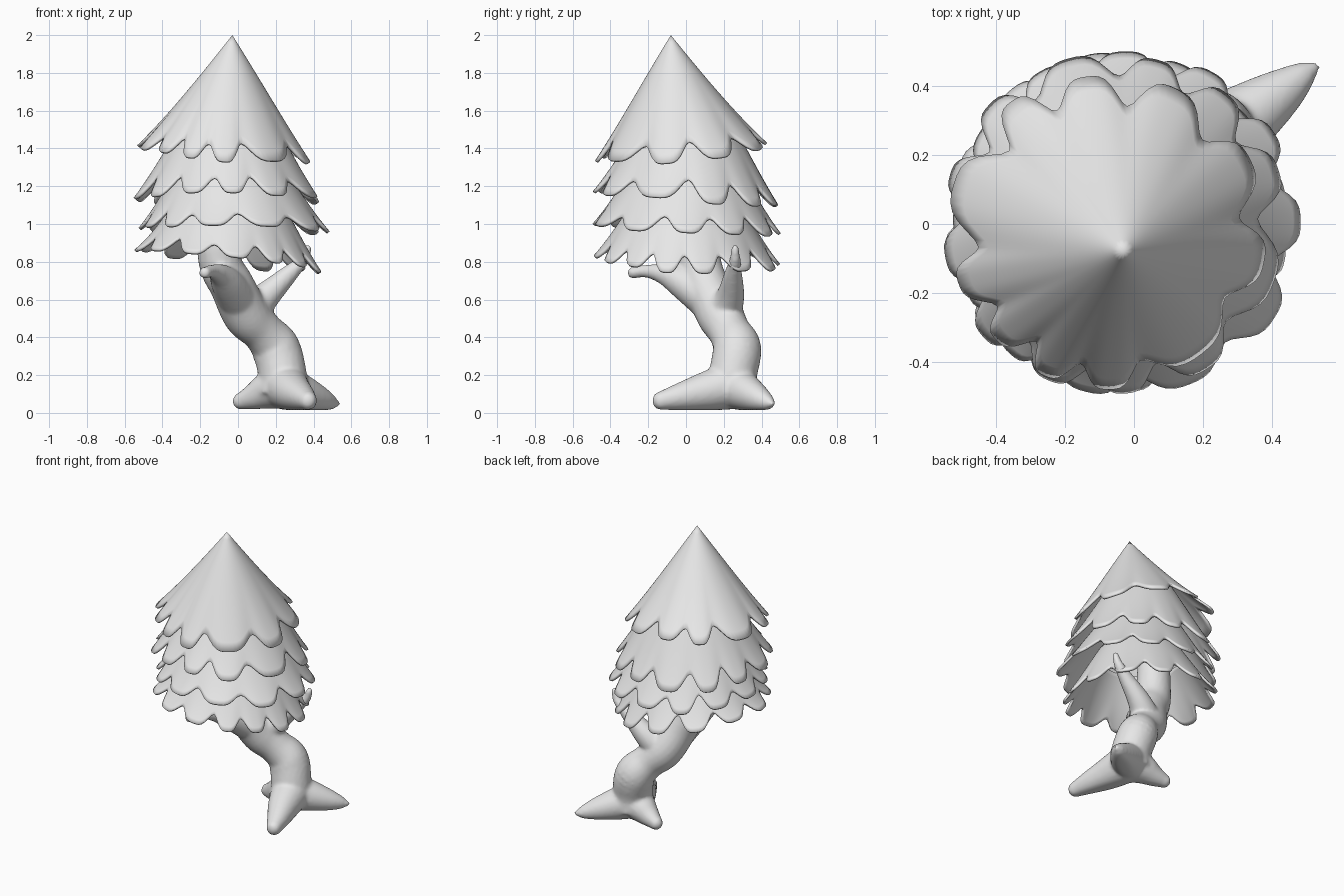
import bpy, bmesh, math, random
from mathutils import Vector

random.seed(7)
cube = bpy.data.objects.get("Cube")
if cube:
    bpy.data.objects.remove(cube)

grey = bpy.data.materials.new("plain grey")
grey.use_nodes = True
GREY = (0.8, 0.8, 0.8, 1)
grey.diffuse_color = GREY
for node in grey.node_tree.nodes:
    if node.type == 'BSDF_PRINCIPLED':
        node.inputs["Base Color"].default_value = GREY


def finish(name, bm):
    mesh = bpy.data.meshes.new(name)
    bm.to_mesh(mesh)
    bm.free()
    mesh.materials.append(grey)
    for p in mesh.polygons:
        p.use_smooth = True
    obj = bpy.data.objects.new(name, mesh)
    bpy.context.collection.objects.link(obj)
    return obj


def foliage_tier(name, top, bottom, notches, depth, tilt):
    """Cone shell with a lobed lower edge; top, bottom = (x, y, z, radius), notches in degrees."""
    rows, seg = 14, 14
    cuts = [random.uniform(0.75, 1.05) * depth for _ in notches]
    columns = []
    for i, first in enumerate(notches):
        j = (i + 1) % len(notches)
        span = (notches[j] - first) % 360
        tip = random.uniform(-0.08, 0.14) * depth
        for k in range(seg):
            u = k / seg
            arch = math.sin(math.pi * u)
            wave = arch * arch * (3 - 2 * arch)
            cut = cuts[i] + (cuts[j] - cuts[i]) * u
            reach = (1 - cut) * (1 - wave) + (1 - tip) * wave
            columns.append((math.radians(first + span * u), wave, reach))
    bm = bmesh.new()
    grid = []
    for i in range(rows + 1):
        ring = []
        for angle, wave, reach in columns:
            t = reach * i / rows
            x, y, z, r = (a + (b - a) * t for a, b in zip(top, bottom))
            r += 0.02 * wave * t ** 4
            dx, dy = r * math.cos(angle), r * math.sin(angle)
            z += t * (tilt[0] * dx + tilt[1] * dy)
            ring.append(bm.verts.new((x + dx, y + dy, z)))
        grid.append(ring)
    n = len(columns)
    for a, b in zip(grid, grid[1:]):
        for j in range(n):
            k = (j + 1) % n
            bm.faces.new((a[j], b[j], b[k], a[k]))
    bmesh.ops.remove_doubles(bm, verts=bm.verts, dist=0.0002)
    solid = finish(name, bm).modifiers.new("leaf thickness", 'SOLIDIFY')
    solid.thickness = 0.015
    solid.offset = -1


def limb(bm, path, sides=20, steps=6):
    """Closed round limb along a smooth path of (x, y, z, radius)."""
    pts = [Vector(p) for p in path]
    pts = [2 * pts[0] - pts[1]] + pts + [2 * pts[-1] - pts[-2]]
    line = []
    for a, b, c, d in zip(pts, pts[1:], pts[2:], pts[3:]):
        for s in range(steps):
            t = s / steps
            line.append(0.5 * (2 * b + (c - a) * t + (2 * a - 5 * b + 4 * c - d) * t ** 2
                               + (3 * b - a - 3 * c + d) * t ** 3))
    line.append(pts[-2])
    rings = []
    for i, p in enumerate(line):
        ahead, behind = line[min(i + 1, len(line) - 1)], line[max(i - 1, 0)]
        turn = (ahead - behind).to_3d().to_track_quat('Z', 'Y')
        ring = []
        for j in range(sides):
            a = math.tau * j / sides
            ring.append(bm.verts.new(p.to_3d() + turn @ Vector((math.cos(a), math.sin(a), 0)) * p[3]))
        rings.append(ring)
    for a, b in zip(rings, rings[1:]):
        for j in range(sides):
            k = (j + 1) % sides
            bm.faces.new((a[j], a[k], b[k], b[j]))
    bm.faces.new(rings[0][::-1])
    bm.faces.new(rings[-1])
    # Rounded tip
    tip = bmesh.ops.create_uvsphere(bm, u_segments=16, v_segments=10, radius=line[-1][3])
    for v in tip["verts"]:
        v.co += line[-1].to_3d()


# Overlapping foliage tiers, top to bottom
foliage_tier("foliage_top", (-0.03, -0.08, 2.0, 0), (-0.08, -0.02, 1.375, 0.442),
             (7, 45, 82, 113, 140, 186, 213, 236, 258, 284, 331), 0.16, (-0.075, 0.09))
foliage_tier("foliage_upper", (-0.05, 0, 1.62, 0.2), (-0.06, 0, 1.13, 0.48),
             (2, 34, 62, 88, 122, 150, 176, 207, 234, 261, 287, 319), 0.22, (0, -0.07))
foliage_tier("foliage_middle", (-0.04, 0, 1.32, 0.27), (-0.02, 0, 0.965, 0.49),
             (17, 46, 75, 106, 133, 163, 192, 216, 240, 273, 310, 345), 0.24, (-0.02, -0.05))
foliage_tier("foliage_lower", (-0.05, 0, 1.14, 0.27), (-0.05, 0, 0.805, 0.478),
             (24, 54, 82, 112, 143, 175, 204, 232, 260, 290, 313, 336, 359), 0.27, (-0.12, -0.04))

# Leaning trunk, two branches and three roots, fused into one skin
bm = bmesh.new()
limb(bm, [(0.24, 0.24, 0.1, 0.14), (0.235, 0.25, 0.21, 0.128), (0.2, 0.27, 0.34, 0.13),
          (0.13, 0.23, 0.43, 0.112), (0.045, 0.18, 0.52, 0.125), (-0.03, 0.11, 0.67, 0.118),
          (-0.1, 0.07, 0.82, 0.113), (-0.12, 0.05, 1.15, 0.1)])
limb(bm, [(0.05, 0.19, 0.52, 0.105), (0.15, 0.235, 0.62, 0.075), (0.27, 0.25, 0.735, 0.048),
          (0.345, 0.26, 0.81, 0.03), (0.37, 0.26, 0.87, 0.021)])
limb(bm, [(0.0, 0.12, 0.6, 0.11), (-0.06, -0.02, 0.69, 0.085), (-0.1, -0.12, 0.735, 0.055),
          (-0.14, -0.21, 0.75, 0.034), (-0.175, -0.28, 0.742, 0.032)])
limb(bm, [(0.24, 0.25, 0.14, 0.12), (0.34, 0.32, 0.105, 0.098), (0.43, 0.385, 0.075, 0.07),
          (0.495, 0.435, 0.055, 0.04), (0.525, 0.455, 0.05, 0.018)])
limb(bm, [(0.23, 0.24, 0.14, 0.12), (0.15, 0.27, 0.115, 0.098), (0.08, 0.29, 0.085, 0.07),
          (0.015, 0.31, 0.062, 0.045)])
limb(bm, [(0.25, 0.22, 0.14, 0.125), (0.29, 0.09, 0.11, 0.102), (0.335, -0.03, 0.085, 0.075),
          (0.37, -0.13, 0.065, 0.05)])
for v in bm.verts:
    v.co.z = max(v.co.z, 0.015)
trunk = finish("trunk_and_roots", bm)
skin = trunk.modifiers.new("fuse limbs", 'REMESH')
skin.mode = 'VOXEL'
skin.voxel_size = 0.012
skin.use_smooth_shade = True
soften = trunk.modifiers.new("soften joins", 'SMOOTH')
soften.factor = 0.5
soften.iterations = 6
